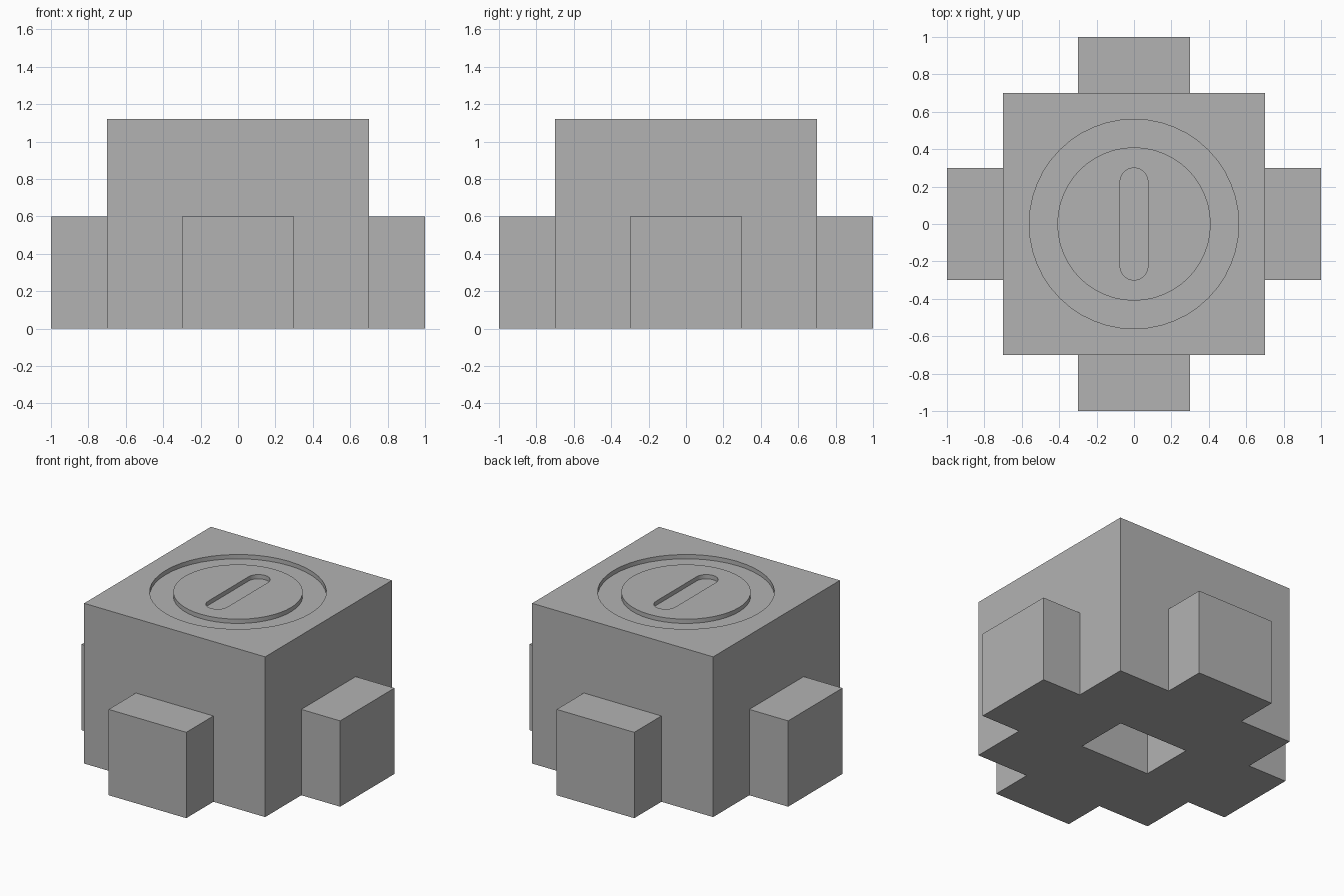
import bpy
import bmesh
from math import cos, sin, pi

if "Cube" in bpy.data.objects:
    bpy.data.objects.remove(bpy.data.objects["Cube"], do_unlink=True)

TOP = 1.12      # height of the body
DEPTH = 0.03    # depth of the groove and the slot

grey = bpy.data.materials.new("plain grey")
grey.use_nodes = True
grey.diffuse_color = (0.45, 0.45, 0.45, 1)
grey.node_tree.nodes["Principled BSDF"].inputs["Base Color"].default_value = (0.45, 0.45, 0.45, 1)


def arc(radius, start, end, steps, cy=0.0):
    angles = [start + (end - start) * i / steps for i in range(steps + 1)]
    return [(radius * cos(a), cy + radius * sin(a)) for a in angles]


def rect(x0, x1, y0, y1):
    return [(x0, y0), (x1, y0), (x1, y1), (x0, y1)]


def prism(name, outline, z0, z1):
    """Extrude a flat outline from z0 up to z1."""
    bm = bmesh.new()
    base = bm.faces.new([bm.verts.new((x, y, z0)) for x, y in outline])
    result = bmesh.ops.extrude_face_region(bm, geom=[base], use_keep_orig=True)
    top = [v for v in result["geom"] if isinstance(v, bmesh.types.BMVert)]
    bmesh.ops.translate(bm, verts=top, vec=(0, 0, z1 - z0))
    bmesh.ops.recalc_face_normals(bm, faces=bm.faces)
    mesh = bpy.data.meshes.new(name)
    bm.to_mesh(mesh)
    bm.free()
    mesh.materials.append(grey)
    obj = bpy.data.objects.new(name, mesh)
    bpy.context.collection.objects.link(obj)
    return obj


def combine(target, tool, operation):
    """Apply a boolean and discard the tool object."""
    mod = target.modifiers.new(operation.lower(), "BOOLEAN")
    mod.operation = operation
    mod.solver = "EXACT"
    mod.object = tool
    bpy.context.view_layer.objects.active = target
    bpy.ops.object.modifier_apply(modifier=mod.name)
    bpy.data.objects.remove(tool, do_unlink=True)


# Square body with four side blocks, made as two crossing bars
body = prism("body", rect(-0.7, 0.7, -0.7, 0.7), 0, TOP)
combine(body, prism("side_bar", rect(-1, 1, -0.3, 0.3), 0, 0.6), "UNION")
combine(body, prism("front_back_bar", rect(-0.3, 0.3, -1, 1), 0, 0.6), "UNION")

# Rectangular pocket in the underside
combine(body, prism("pocket", rect(-0.27, 0.27, -0.19, 0.19), -0.1, 0.6), "DIFFERENCE")

# Round recess in the top
recess = arc(0.56, 0, 2 * pi, 48)[:-1]
combine(body, prism("recess", recess, TOP - DEPTH, TOP + 0.1), "DIFFERENCE")

# Central disc, level with the top, leaving a ring groove around it
disc = prism("top_disc", arc(0.41, 0, 2 * pi, 48)[:-1], TOP - 2 * DEPTH, TOP)

# Rounded slot in the disc
slot = arc(0.075, 0, pi, 12, 0.225) + arc(0.075, pi, 2 * pi, 12, -0.225)
combine(disc, prism("slot", slot, TOP - DEPTH, TOP + 0.1), "DIFFERENCE")

# Smooth the round walls while keeping every corner sharp
for obj in (body, disc):
    bpy.ops.object.select_all(action="DESELECT")
    obj.select_set(True)
    bpy.context.view_layer.objects.active = obj
    bpy.ops.object.shade_smooth_by_angle(angle=pi / 6)
